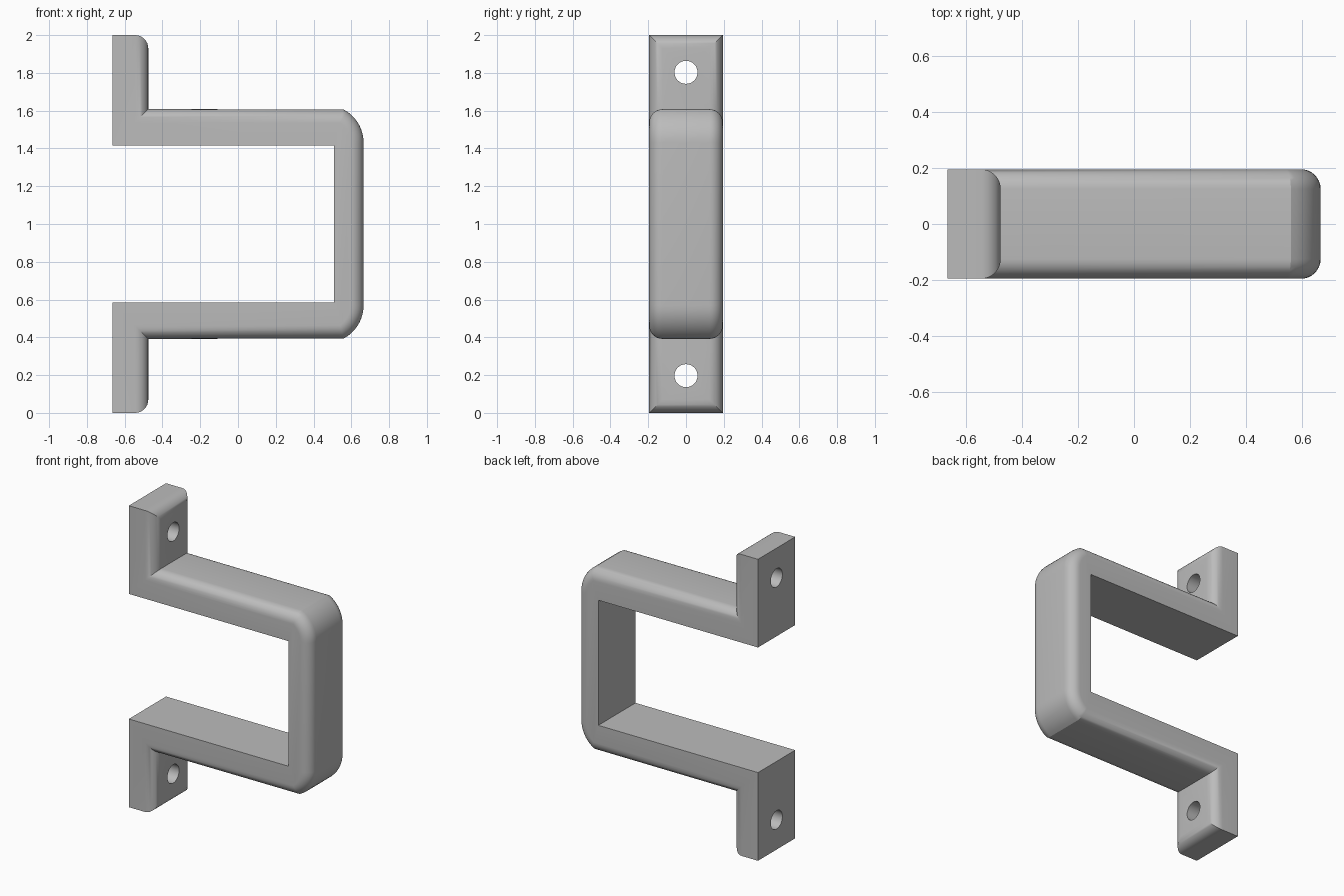
import bpy, bmesh, math
from mathutils import Vector

if "Cube" in bpy.data.objects:
    bpy.data.objects.remove(bpy.data.objects["Cube"], do_unlink=True)

HALF_WIDTH = 0.195
BACK, PAD_FACE = -0.665, -0.475
ROUND = 0.07

grey = bpy.data.materials.new("plain grey")
grey.use_nodes = True
colour = (0.5, 0.5, 0.5, 1)
grey.diffuse_color = colour
grey.node_tree.nodes["Principled BSDF"].inputs["Base Color"].default_value = colour

# Outer outline of the upper half, then mirrored about mid height
arc = [(0.465 + 0.2 * math.cos(a), 1.43 + 0.2 * math.sin(a))
       for a in (math.radians(62 * (1 - i / 9)) for i in range(10))]
upper = [(PAD_FACE, 2), (PAD_FACE, 1.608), *arc]
outer = upper + [(x, 2 - z) for x, z in reversed(upper)]
inner = [(BACK, 0), (BACK, 0.585), (0.507, 0.585),
         (0.507, 1.415), (BACK, 1.415), (BACK, 2)]

# Bracket body: extrude the outline across the width
bm = bmesh.new()
front = [bm.verts.new((x, -HALF_WIDTH, z)) for x, z in outer + inner]
face = bm.faces.new(front)
new = bmesh.ops.extrude_face_region(bm, geom=[face])["geom"]
bmesh.ops.translate(bm, vec=(0, 2 * HALF_WIDTH, 0),
                    verts=[g for g in new if isinstance(g, bmesh.types.BMVert)])
bmesh.ops.recalc_face_normals(bm, faces=bm.faces)

# Round the outer side edges and the free ends of the pads
outer_keys = {(round(x, 4), round(z, 4)) for x, z in outer}


def is_rounded(edge):
    a, b = (v.co for v in edge.verts)
    if any((round(p.x, 4), round(p.z, 4)) not in outer_keys for p in (a, b)):
        return False
    if abs(a.y - b.y) < 0.001:
        return True
    return abs(a.z - 1) > 0.99


bmesh.ops.bevel(bm, geom=[e for e in bm.edges if is_rounded(e)], offset=ROUND,
                offset_type='OFFSET', segments=8, profile=0.5,
                affect='EDGES', clamp_overlap=False)
bmesh.ops.recalc_face_normals(bm, faces=bm.faces)
mesh = bpy.data.meshes.new("bracket")
bm.to_mesh(mesh)
bm.free()
mesh.materials.append(grey)
bracket = bpy.data.objects.new("bracket", mesh)
bpy.context.collection.objects.link(bracket)

# Screw holes through both pads
for z in (0.197, 1.803):
    bpy.ops.mesh.primitive_cylinder_add(vertices=40, radius=0.061, depth=0.5,
                                        location=(-0.57, 0, z),
                                        rotation=(0, math.pi / 2, 0))
    cutter = bpy.context.object
    cutter.name = "hole_cutter"
    cutter.hide_render = True
    cutter.data.materials.append(grey)
    bpy.ops.object.select_all(action='DESELECT')
    bracket.select_set(True)
    bpy.context.view_layer.objects.active = bracket
    cut = bracket.modifiers.new("screw hole", 'BOOLEAN')
    cut.operation, cut.object, cut.solver = 'DIFFERENCE', cutter, 'EXACT'
    bpy.ops.object.modifier_apply(modifier=cut.name)
    bpy.data.objects.remove(cutter, do_unlink=True)

bpy.ops.object.shade_smooth_by_angle(angle=math.radians(25))
